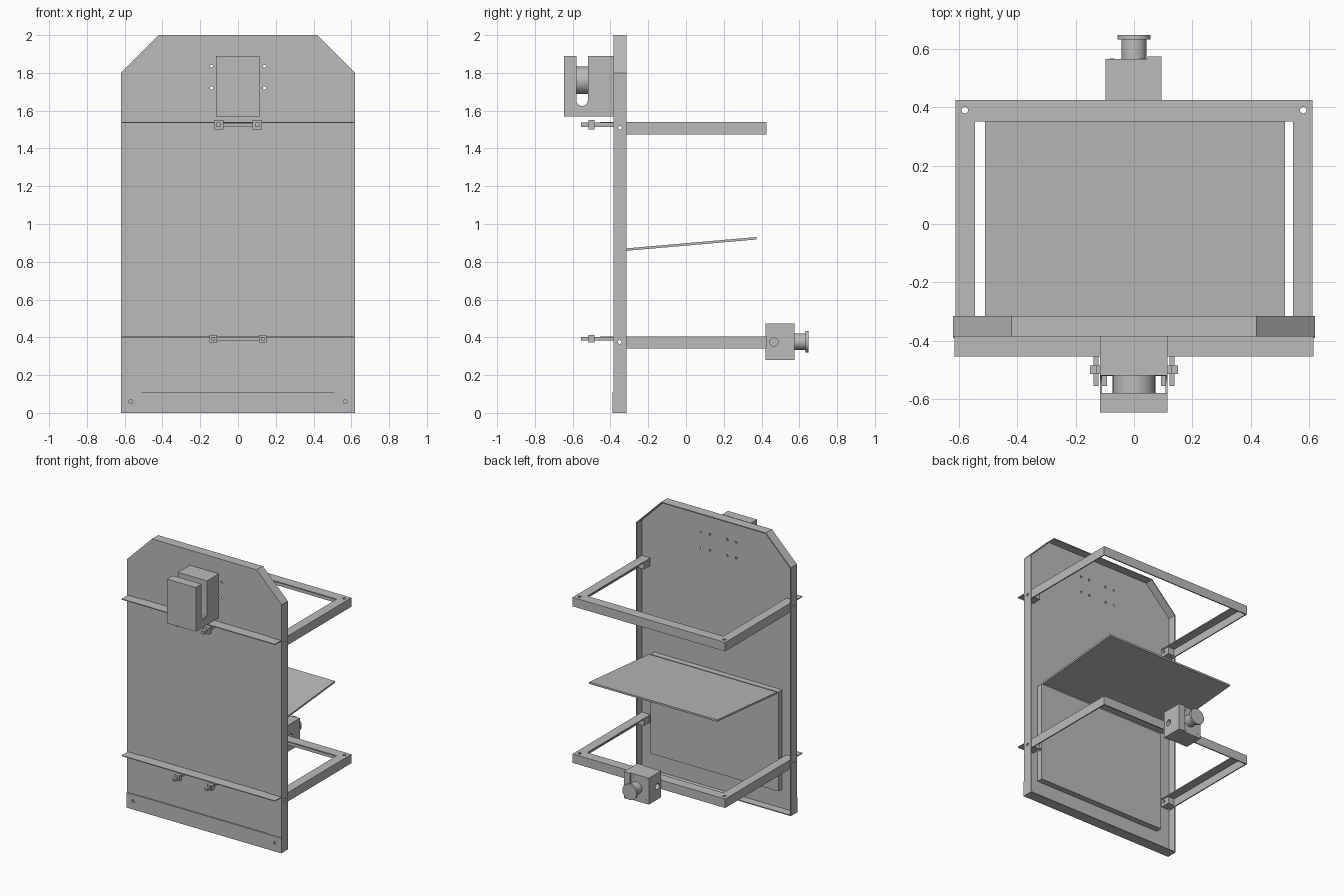
import bpy, bmesh, math
from mathutils import Vector, Matrix

cube = bpy.data.objects.get("Cube")
if cube:
    bpy.data.objects.remove(cube, do_unlink=True)

grey = bpy.data.materials.new("plain grey")
grey.use_nodes = True
TONE = (0.5, 0.5, 0.5, 1)
grey.diffuse_color = TONE
grey.node_tree.nodes["Principled BSDF"].inputs["Base Color"].default_value = TONE


def finish(name, bm):
    bmesh.ops.recalc_face_normals(bm, faces=bm.faces)
    mesh = bpy.data.meshes.new(name)
    bm.to_mesh(mesh)
    bm.free()
    ob = bpy.data.objects.new(name, mesh)
    bpy.context.collection.objects.link(ob)
    mesh.materials.append(grey)
    return ob


def add_box(bm, x, y, z):
    """Box from (min, max) ranges."""
    size = [r[1] - r[0] for r in (x, y, z)]
    mid = [(r[0] + r[1]) / 2 for r in (x, y, z)]
    bmesh.ops.create_cube(bm, size=1, matrix=Matrix.Translation(mid) @ Matrix.Diagonal((*size, 1)))


def add_rod(bm, start, end, radius, sides=32):
    a, b = Vector(start), Vector(end)
    turn = (b - a).to_track_quat('Z', 'Y').to_matrix().to_4x4()
    bmesh.ops.create_cone(bm, cap_ends=True, segments=sides, radius1=radius, radius2=radius,
                          depth=(b - a).length, matrix=Matrix.Translation((a + b) / 2) @ turn)


def boxes(name, *ranges):
    bm = bmesh.new()
    for r in ranges:
        add_box(bm, *r)
    return finish(name, bm)


def rods(name, *specs):
    bm = bmesh.new()
    for s in specs:
        add_rod(bm, *s)
    return finish(name, bm)


def extrude(name, points, offset):
    """Fill a flat outline and push it along an offset."""
    bm = bmesh.new()
    face = bm.faces.new([bm.verts.new(p) for p in points])
    new = bmesh.ops.extrude_face_region(bm, geom=[face])["geom"]
    bmesh.ops.translate(bm, vec=offset, verts=[v for v in new if isinstance(v, bmesh.types.BMVert)])
    return finish(name, bm)


def clipped_board(name, inset, y0, y1):
    """Board outline with clipped top corners, shrunk by an inset."""
    half = [(W - inset, inset), (W - inset, 1.8 - inset * 0.4), (0.42 - inset * 0.4, 2 - inset)]
    outline = half + [(-x, z) for x, z in reversed(half)]
    return extrude(name, [(x, y0, z) for x, z in outline], (0, y1 - y0, 0))


def cut(target, *cutters):
    for cutter in cutters:
        mod = target.modifiers.new("cut", 'BOOLEAN')
        mod.operation = 'DIFFERENCE'
        mod.solver = 'EXACT'
        mod.object = cutter
        cutter.hide_render = True
        cutter.hide_viewport = True
        cutter.display_type = 'WIRE'


def smooth(ob):
    bpy.ops.object.select_all(action='DESELECT')
    ob.select_set(True)
    bpy.context.view_layer.objects.active = ob
    bpy.ops.object.shade_smooth_by_angle(angle=math.radians(35))


W, FRONT, BACK = 0.62, -0.385, -0.315
FLOOR = -0.373              # rear face of the thin front sheet
LEVELS = (1.54, 0.405)      # tops of the two folding frames
LEG = 0.065                 # angle bar leg
T = 0.008                   # angle bar thickness

# Tray-shaped board: thin front sheet with a rim, open to the rear
board = clipped_board("back_board", 0, FRONT, BACK)
tray = clipped_board("tray_cutter", 0.007, FLOOR, -0.25)
recess = boxes("front_recess_cutter", ((-0.51, 0.51), (-0.45, FRONT + 0.005), (0.11, 1.82)))
mounts = rods("mount_hole_cutter", *[((x, -0.5, z), (x, -0.2, z), 0.008, 12)
                                     for z in (1.72, 1.835) for x in (-0.14, -0.07, 0.07, 0.14)])
pins = rods("pin_hole_cutter", *[((-0.8, -0.35, t - 0.03), (0.8, -0.35, t - 0.03), 0.01, 16)
                                 for t in LEVELS])
screws = rods("screw_hole_cutter", *[((s * 0.567, -0.5, z), (s * 0.567, -0.379, z), 0.01, 16)
                                     for s in (-1, 1) for z in (0.06, 0.375, 1.51)])
cut(board, tray, recess, mounts, pins, screws)

# Bottom kick rail standing slightly proud
cut(boxes("bottom_rail", ((-W, W), (FRONT - 0.005, FRONT), (0, 0.11))), screws)

# Raised rear panel behind the flap
cut(boxes("rear_panel", ((-0.51, 0.515), (FLOOR, -0.33), (0.145, 0.865))), pins)

for label, top in zip(("upper", "lower"), LEVELS):
    low = top - LEG
    # Folding frame: a U of angle bar, flange on top and leg outside
    frame = boxes(label + "_folding_frame", ((-0.612, 0.612), (-0.37, 0.425), (low, top)))
    under = boxes(label + "_underside_cutter",
                  ((-0.612 + T, 0.612 - T), (-0.6, 0.425 - T), (low - 0.1, top - T)))
    middle = boxes(label + "_opening_cutter", ((-0.545, 0.545), (-0.6, 0.352), (low - 0.1, top + 0.1)))
    corners = rods(label + "_corner_hole_cutter",
                   *[((s * 0.58, 0.39, top - 0.03), (s * 0.58, 0.39, top + 0.03), 0.011, 16)
                     for s in (-1, 1)])
    cut(frame, under, middle, corners, pins)

    # Hinge blocks inside the tray
    for side, s in (("left", 1), ("right", -1)):
        block = boxes(f"{label}_{side}_hinge_block",
                      (sorted((s * 0.55, s * 0.6)), (FLOOR, -0.305), (low + 0.005, top - T - 0.002)))
        cut(block, pins)

    # Front angle bar: flange plus leg sunk in the front recess
    boxes(label + "_front_flange", ((-0.615, 0.615), (-0.455, FRONT), (top - 0.006, top)))
    boxes(label + "_front_leg", ((-0.51, 0.51), (FRONT, FRONT + 0.005), (low, top)))

    # Latch pair on the front
    x0, h, zc = (0.103, 0.025, 1.525) if label == "upper" else (0.13, 0.02, 0.393)
    for side, s in (("left", 1), ("right", -1)):
        c, r = s * x0, h * 0.45
        boxes(f"{label}_{side}_latch",
              ((c - r, c + r), (-0.555, FRONT), (zc - r, zc + r)),
              ((c - h, c + h), (-0.515, -0.485), (zc - h, zc + h)))
    boxes(label + "_latch_strip", ((-x0, x0), (FRONT - 0.025, FRONT), (zc - 0.01, zc + 0.006)))

# Sloping flap shelf
extrude("flap_shelf", [(-0.51, y, z) for y, z in
                       ((BACK, 0.858), (0.372, 0.918), (0.372, 0.931), (BACK, 0.871))],
        (1.027, 0, 0))

# Front winch housing with a round-bottomed slot, hollow behind its thin side walls
slot = [(-0.55 + 0.03 * math.cos(a), 1.655 - 0.03 * math.sin(a))
        for a in (math.pi * i / 12 for i in range(13))]
profile = [(FRONT, 1.57), (FRONT, 1.89), (-0.52, 1.89)] + slot + \
          [(-0.58, 1.89), (-0.647, 1.89), (-0.647, 1.57)]
housing = extrude("winch_housing", [(-0.117, y, z) for y, z in profile], (0.232, 0, 0))
smooth(housing)
cut(housing, boxes("winch_gap_cutter", ((-0.11, 0.108), (-0.579, -0.521), (1.5, 1.95))))
smooth(rods("winch_roller", ((0, -0.585, 1.76), (0, -0.515, 1.76), 0.073, 40)))

# Rear gearbox with spool
box = boxes("gearbox", ((-0.097, 0.047), (0.425, 0.565), (0.28, 0.472)),
            ((0.047, 0.095), (0.42, 0.575), (0.28, 0.472)))
cut(box, rods("gearbox_hole_cutter", ((0.03, 0.465, 0.375), (0.2, 0.465, 0.375), 0.022, 24),
              ((-0.2, 0.465, 0.375), (-0.06, 0.465, 0.375), 0.022, 24)))
smooth(rods("spool", ((0, 0.56, 0.377), (0, 0.635, 0.377), 0.043, 40),
            ((0, 0.633, 0.377), (0, 0.648, 0.377), 0.057, 40)))
rods("gearbox_screws", *[((x, 0.56, 0.377 + dz), (x, 0.567, 0.377 + dz), 0.009, 12)
                         for x in (-0.075, 0.03) for dz in (-0.075, 0.075)])
